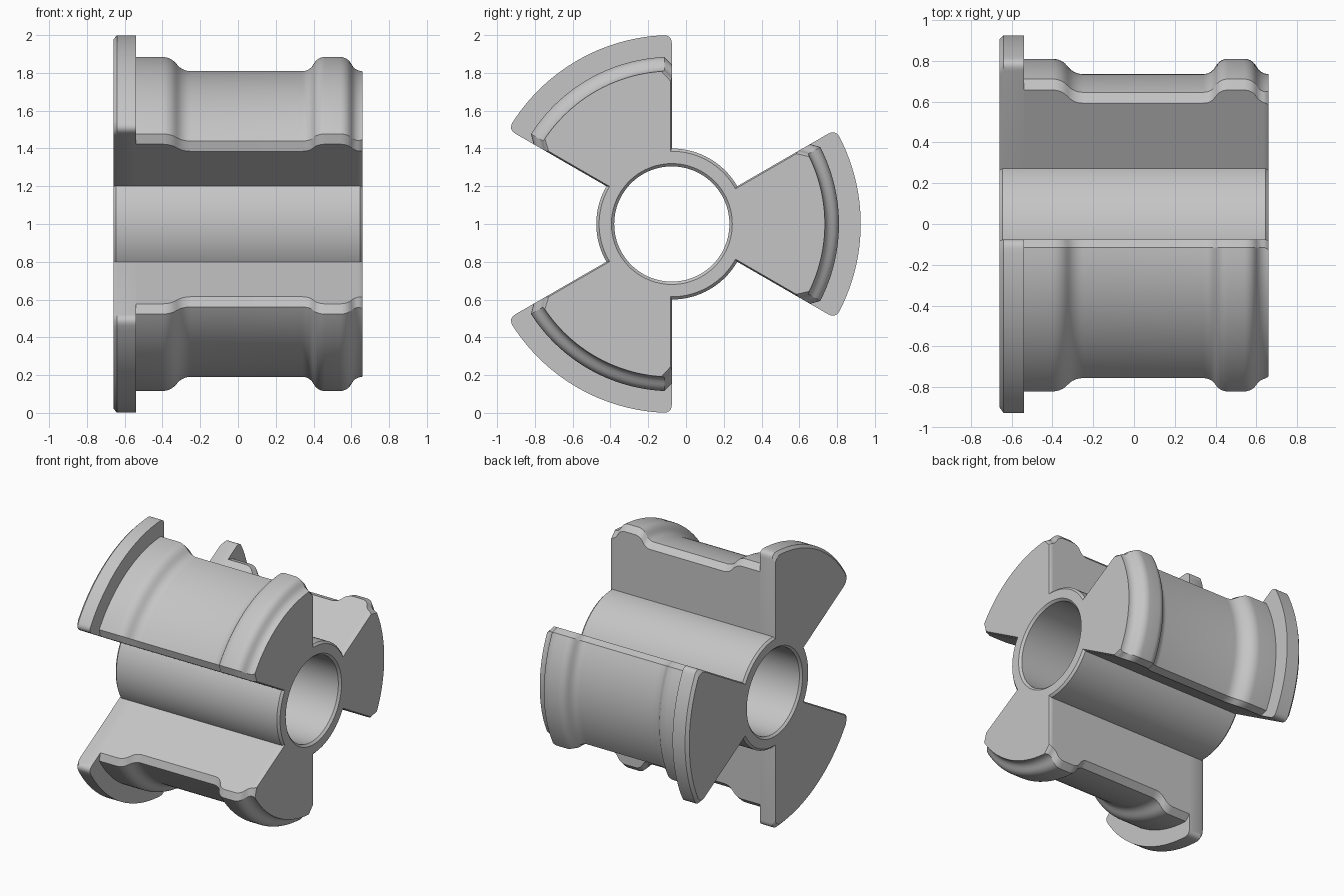
import bpy, bmesh, math
from math import sin, cos, radians, sqrt

if "Cube" in bpy.data.objects:
    bpy.data.objects.remove(bpy.data.objects["Cube"], do_unlink=True)

CENTRE_Y, CENTRE_Z = -0.075, 1.0
HALF = radians(30)          # half the angle of each wing
X0, X1, FLANGE_X = -0.66, 0.66, -0.54
CHAMFER = 0.015

grey = bpy.data.materials.new("plain_grey")
grey.use_nodes = True
grey.diffuse_color = (0.56, 0.56, 0.56, 1)
grey.node_tree.nodes["Principled BSDF"].inputs["Base Color"].default_value = (0.56, 0.56, 0.56, 1)


def loft(name, rings, closed=False, turn=0.0):
    """Skin (x, outline) rings; outlines are (u, v) around the shaft axis."""
    bm = bmesh.new()
    rows = []
    for x, outline in rings:
        rows.append([bm.verts.new((x,
                                   CENTRE_Y + u * cos(turn) - v * sin(turn),
                                   CENTRE_Z + u * sin(turn) + v * cos(turn)))
                     for u, v in outline])
    pairs = list(zip(rows, rows[1:]))
    if closed:
        pairs.append((rows[-1], rows[0]))
    else:
        bm.faces.new(rows[0])
        bm.faces.new(rows[-1])
    for a, b in pairs:
        n = len(a)
        for i in range(n):
            j = (i + 1) % n
            bm.faces.new((a[i], a[j], b[j], b[i]))
    bmesh.ops.recalc_face_normals(bm, faces=bm.faces)
    mesh = bpy.data.meshes.new(name)
    bm.to_mesh(mesh)
    bm.free()
    mesh.materials.append(grey)
    obj = bpy.data.objects.new(name, mesh)
    bpy.context.collection.objects.link(obj)
    bpy.ops.object.select_all(action="DESELECT")
    obj.select_set(True)
    bpy.context.view_layer.objects.active = obj
    bpy.ops.object.shade_smooth_by_angle(angle=radians(25))
    return obj


def circle(r, n=96):
    return [(r * cos(math.tau * i / n), r * sin(math.tau * i / n)) for i in range(n)]


def sector(r, inset=0.0, cut=0.04, steps=1, arc_steps=32):
    """Wing outline with bevelled (steps=1) or rounded outer corners."""
    def side(s):
        return (s * cos(HALF) - inset * sin(HALF), s * sin(HALF) - inset * cos(HALF))
    edge = HALF - (cut + inset) / r
    a, b, c = side(r - cut), side(r), (r * cos(edge), r * sin(edge))
    half = [side(0.378)]
    for i in range(steps + 1):
        t = i / steps
        half.append(tuple((1 - t) ** 2 * p + 2 * t * (1 - t) * q + t * t * w
                          for p, q, w in zip(a, b, c)))
    for i in range(1, arc_steps // 2):
        ang = edge * (1 - 2 * i / arc_steps)
        half.append((r * cos(ang), r * sin(ang)))
    return half + [(r, 0.0)] + [(u, -v) for u, v in reversed(half)]


def s_curve(xa, ra, xb, rb, n=12):
    """Two tangent arcs joining one radius to another."""
    w, h = xb - xa, abs(rb - ra)
    rad = (w * w + h * h) / (4 * h)
    sign = 1 if rb > ra else -1
    points = []
    for i in range(n + 1):
        d = w * i / n
        e = min(d, w - d)
        rise = rad - sqrt(rad * rad - e * e)
        points.append((xa + d, ra + sign * (rise if d <= w / 2 else h - rise)))
    return points


# Hollow hub with chamfered rims
hub_profile = [(X0, 0.32), (X0, 0.385), (X0 + CHAMFER, 0.4), (X1 - CHAMFER, 0.4),
               (X1, 0.385), (X1, 0.32), (X1 - CHAMFER, 0.305), (X0 + CHAMFER, 0.305)]
loft("hub", [(x, circle(r)) for x, r in hub_profile], closed=True)

# Wing silhouette: shoulder, waist, raised bead, tapered end
HIGH, LOW = 0.885, 0.81
wing_profile = ([(FLANGE_X, HIGH)] + s_curve(-0.40, HIGH, -0.25, LOW)
                + s_curve(0.34, LOW, 0.46, HIGH) + s_curve(0.54, HIGH, X1, LOW))

for k, label in enumerate(("back", "upper_front", "lower_front")):
    turn = k * math.tau / 3
    # Wing body, with its end edges chamfered
    rings = [(x, sector(r, inset=max(0.0, x - X1 + CHAMFER))) for x, r in wing_profile]
    loft(label + "_wing", rings, turn=turn)
    # End flange with rounded corners
    flange = [(X0, 1 - 0.02, CHAMFER), (X0 + 0.02, 1.0, 0.0), (FLANGE_X, 1.0, 0.0)]
    loft(label + "_flange",
         [(x, sector(r, inset, cut=0.045, steps=6)) for x, r, inset in flange], turn=turn)
